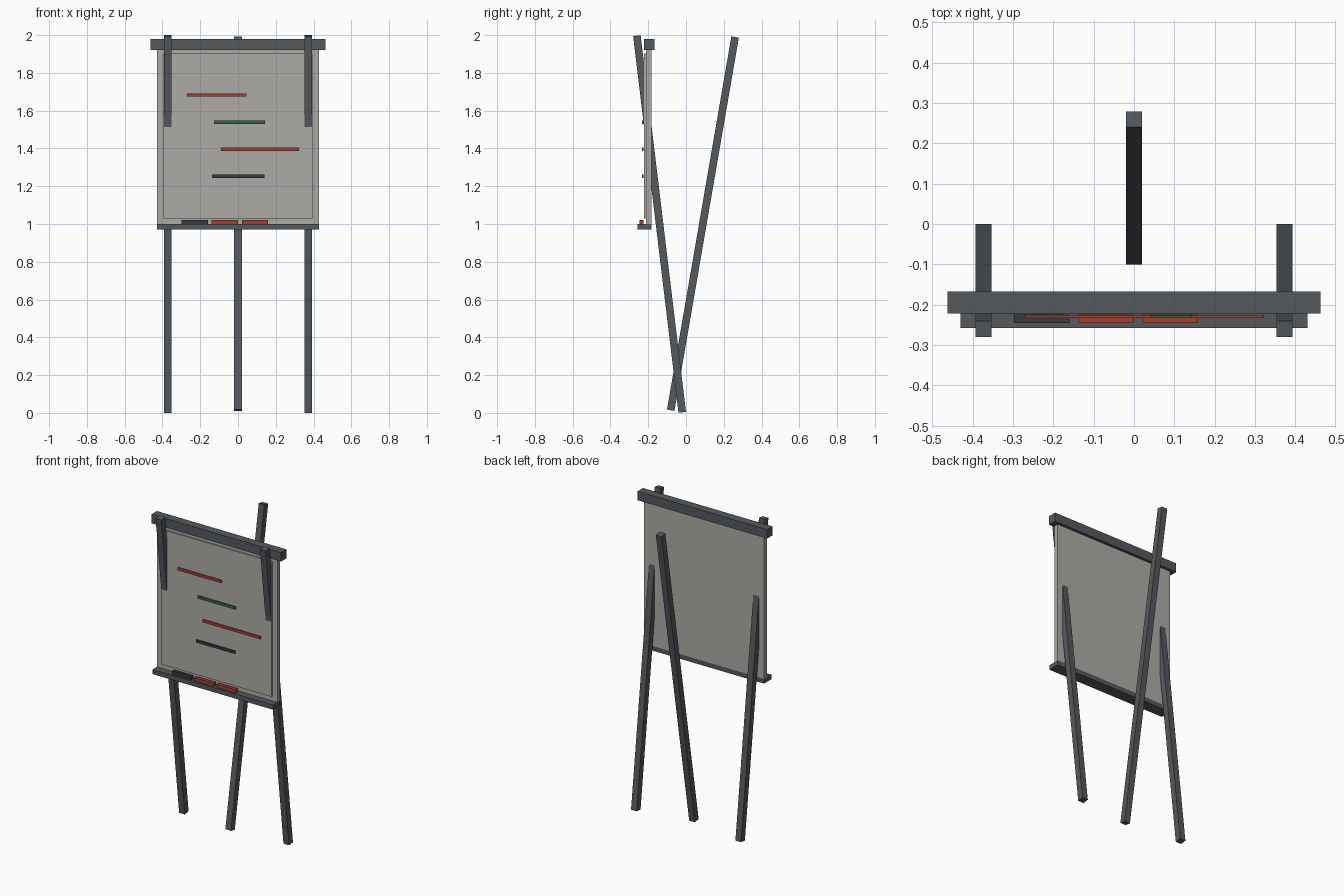
import bpy
import bmesh
from mathutils import Matrix, Vector

if "Cube" in bpy.data.objects:
    bpy.data.objects.remove(bpy.data.objects["Cube"])


def material(name, rgb):
    m = bpy.data.materials.new(name)
    m.diffuse_color = (*rgb, 1)
    m.use_nodes = True
    m.node_tree.nodes["Principled BSDF"].inputs["Base Color"].default_value = m.diffuse_color
    return m


GREY = material("dark_grey", (0.09, 0.10, 0.11))
BOARD = material("board_grey", (0.42, 0.41, 0.38))
RED = material("red", (0.35, 0.05, 0.03))
GREEN = material("green", (0.03, 0.13, 0.04))
BLACK = material("black", (0.04, 0.04, 0.05))


def make_box(name, size, mat, matrix):
    bm = bmesh.new()
    bmesh.ops.create_cube(bm, size=1, matrix=matrix @ Matrix.Diagonal((*size, 1)))
    mesh = bpy.data.meshes.new(name)
    bm.to_mesh(mesh)
    bm.free()
    mesh.materials.append(mat)
    obj = bpy.data.objects.new(name, mesh)
    bpy.context.collection.objects.link(obj)
    return obj


def box(name, x, y, z, mat):
    spans = (x, y, z)
    centre = Vector([(a + b) / 2 for a, b in spans])
    return make_box(name, [b - a for a, b in spans], mat, Matrix.Translation(centre))


def leg(name, x, foot, top):
    # square bar leaning in the y-z plane between two (y, z) points
    a, b = Vector((x, *foot)), Vector((x, *top))
    d = b - a
    rot = Vector((0, 0, 1)).rotation_difference(d.normalized()).to_matrix().to_4x4()
    return make_box(name, (0.04, 0.04, d.length), GREY, Matrix.Translation((a + b) / 2) @ rot)


# Easel legs
for side, x in (("left", -0.373), ("right", 0.373)):
    leg("front_leg_" + side, x, (-0.02, 0.003), (-0.26, 1.997))
leg("rear_leg", 0, (-0.081, 0.014), (0.26, 1.99))

# Board, raised writing sheet, top rail and tray
box("board", (-0.43, 0.43), (-0.213, -0.183), (1.0, 1.92), BOARD)
box("writing_sheet", (-0.395, 0.395), (-0.222, -0.213), (1.03, 1.902), BOARD)
box("top_rail", (-0.463, 0.463), (-0.222, -0.167), (1.922, 1.98), GREY)
box("pen_tray", (-0.43, 0.43), (-0.258, -0.183), (0.97, 1.0), GREY)

# Drawn strokes
strokes = ((-0.27, 0.045, 1.683, RED), (-0.127, 0.143, 1.539, GREEN),
           (-0.09, 0.322, 1.395, RED), (-0.137, 0.14, 1.252, BLACK))
for i, (x0, x1, z, mat) in enumerate(strokes):
    box(f"stroke_{i + 1}", (x0, x1), (-0.233, -0.226), (z - 0.009, z + 0.009), mat)

# Marker pens on the tray
pens = ((-0.298, -0.16, BLACK), (-0.139, -0.001, RED), (0.021, 0.159, RED))
for i, (x0, x1, mat) in enumerate(pens):
    box(f"marker_pen_{i + 1}", (x0, x1), (-0.246, -0.225), (1.0, 1.021), mat)
